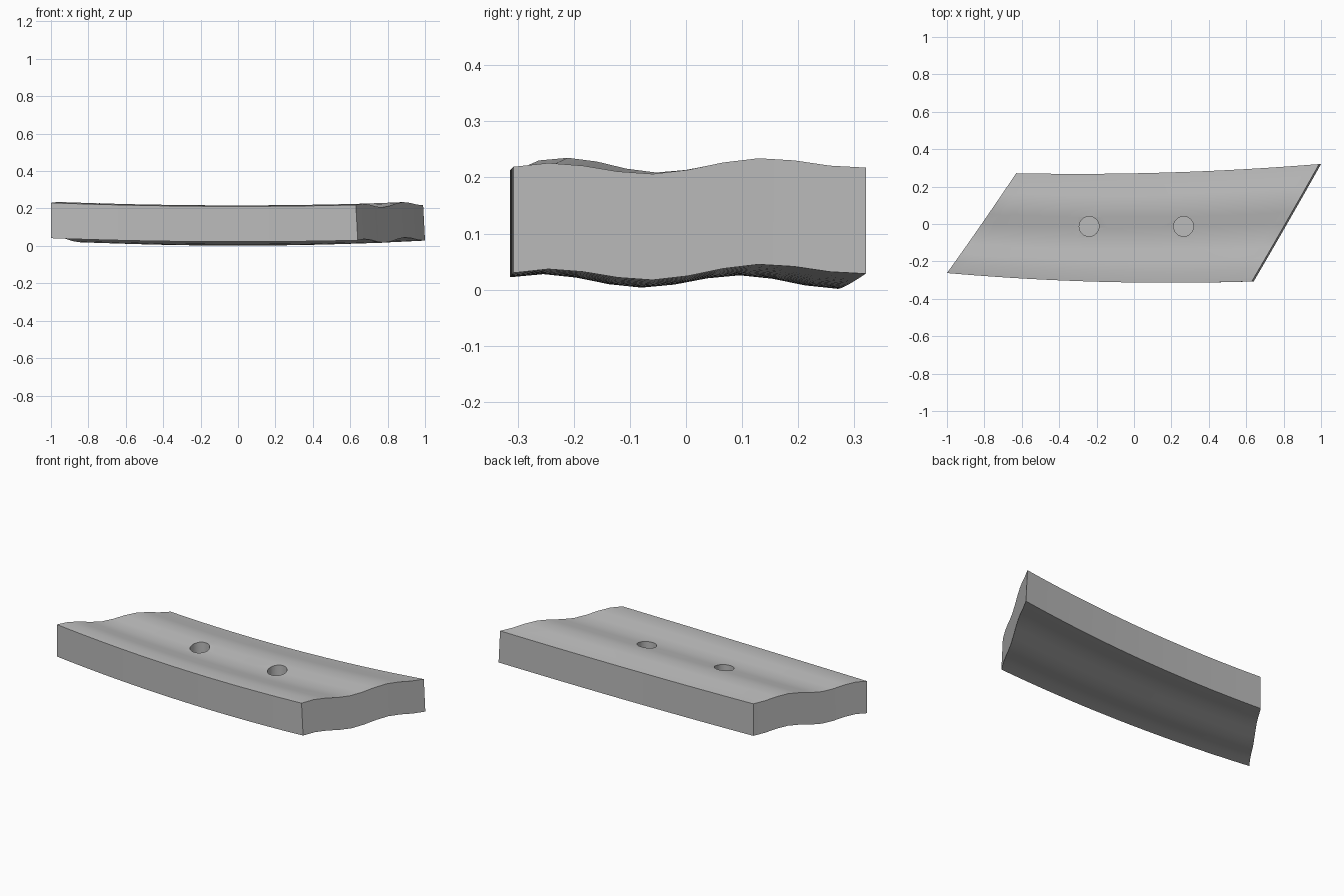
import bpy, bmesh, math

cube = bpy.data.objects.get("Cube")
if cube:
    bpy.data.objects.remove(cube, do_unlink=True)

ALONG, ACROSS, THICK = 24, 10, 0.189
HOLE_RADIUS, HOLE_FLOOR = 0.053, 0.1


def lerp(a, b, t):
    return a + (b - a) * t


def plate_point(s, t, top):
    """Point at s along the length and t from front to back."""
    x = lerp(lerp(-1, -0.63, t), lerp(0.64, 1, t), s)
    front = -0.314 + 0.036 * (x - 0.2) ** 2
    back = 0.268 + 0.031 * (x + 0.3) ** 2
    y = lerp(front, back, t)
    wave = 0.0165 - 0.0035 * t + 0.0115 * math.cos(math.tau * (t - 0.1) / 0.6)
    z = wave + (0.019 + 0.008 * t) * x * x
    if top:
        x -= 0.01 * s
        z += THICK
    return x, y, z


# Wavy plate: top and bottom sheets joined by walls
bm = bmesh.new()
sheets = []
for top in (False, True):
    rows = [[bm.verts.new(plate_point(i / ALONG, j / ACROSS, top))
             for j in range(ACROSS + 1)] for i in range(ALONG + 1)]
    for i in range(ALONG):
        for j in range(ACROSS):
            bm.faces.new((rows[i][j], rows[i + 1][j],
                          rows[i + 1][j + 1], rows[i][j + 1]))
    sheets.append(rows)
low, high = sheets
for i in range(ALONG):
    for j in (0, ACROSS):
        bm.faces.new((low[i][j], low[i + 1][j], high[i + 1][j], high[i][j]))
for j in range(ACROSS):
    for i in (0, ALONG):
        bm.faces.new((low[i][j], low[i][j + 1], high[i][j + 1], high[i][j]))
bmesh.ops.recalc_face_normals(bm, faces=bm.faces)
mesh = bpy.data.meshes.new("wavy_plate")
bm.to_mesh(mesh)
bm.free()
plate = bpy.data.objects.new("wavy_plate", mesh)
bpy.context.collection.objects.link(plate)

# Plain grey material
grey = bpy.data.materials.new("plain grey")
grey.use_nodes = True
colour = (0.5, 0.5, 0.5, 1)
grey.diffuse_color = colour
grey.node_tree.nodes["Principled BSDF"].inputs["Base Color"].default_value = colour
mesh.materials.append(grey)

# Two blind round holes in the top
for x in (-0.24, 0.265):
    bpy.ops.mesh.primitive_cylinder_add(
        vertices=32, radius=HOLE_RADIUS, depth=0.3,
        location=(x, -0.013, HOLE_FLOOR + 0.15))
    cutter = bpy.context.object
    cutter.name = "hole_cutter"
    cutter.hide_render = True
    cutter.data.materials.append(grey)
    bpy.context.view_layer.objects.active = plate
    cut = plate.modifiers.new("hole", 'BOOLEAN')
    cut.operation = 'DIFFERENCE'
    cut.solver = 'EXACT'
    cut.object = cutter
    bpy.ops.object.modifier_apply(modifier=cut.name)
    bpy.data.objects.remove(cutter, do_unlink=True)

# Smooth waves with crisp rims
bpy.ops.object.select_all(action='DESELECT')
plate.select_set(True)
bpy.context.view_layer.objects.active = plate
bpy.ops.object.shade_smooth_by_angle(angle=math.radians(30))
